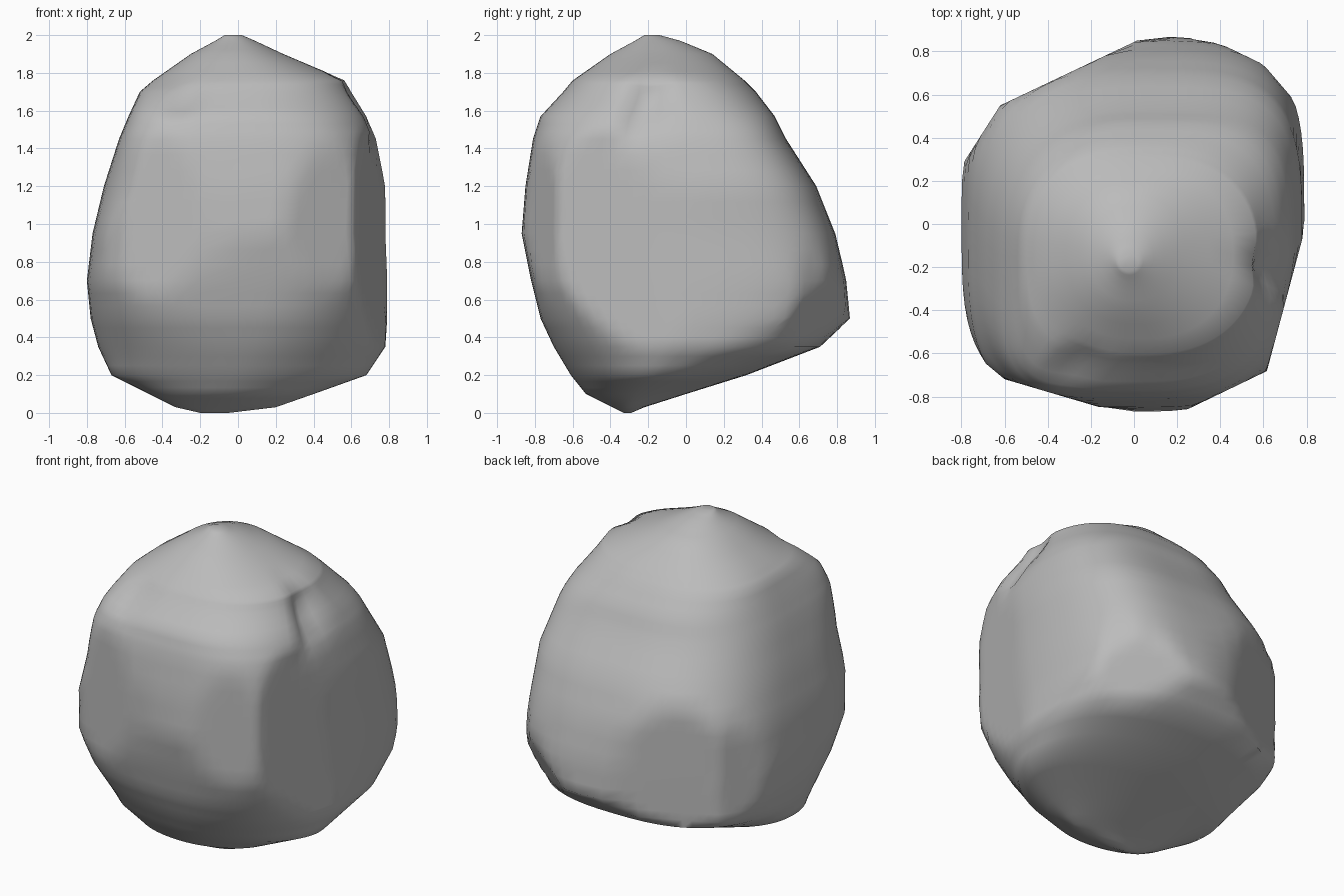
import bpy
import bmesh
import math
from mathutils import Vector

default_cube = bpy.data.objects.get("Cube")
if default_cube:
    bpy.data.objects.remove(default_cube, do_unlink=True)

# Outline limits: height, x low, x high, y low, y high
OUTLINE = [
    (0, -0.2, -0.05, -0.33, -0.29),
    (0.03, -0.33, 0.2, -0.39, -0.22),
    (0.1, -0.47, 0.4, -0.53, 0),
    (0.2, -0.67, 0.68, -0.61, 0.32),
    (0.35, -0.74, 0.78, -0.7, 0.71),
    (0.5, -0.78, 0.79, -0.77, 0.87),
    (0.7, -0.8, 0.79, -0.82, 0.85),
    (0.95, -0.77, 0.78, -0.87, 0.79),
    (1.2, -0.71, 0.78, -0.85, 0.69),
    (1.45, -0.63, 0.73, -0.81, 0.53),
    (1.57, -0.58, 0.68, -0.77, 0.47),
    (1.7, -0.52, 0.6, -0.65, 0.37),
    (1.76, -0.45, 0.57, -0.6, 0.31),
    (1.9, -0.25, 0.24, -0.4, 0.14),
    (1.97, -0.12, 0.09, -0.27, -0.03),
    (2, -0.07, 0.02, -0.22, -0.14),
]

# Corner squareness: height, back left, back right, front right, front left
CORNERS = [
    (0, 2, 2, 2, 1.9),
    (0.2, 2.2, 2.2, 2.2, 1.8),
    (0.35, 2.6, 2.6, 2.6, 2.1),
    (0.7, 3.8, 3.2, 3.6, 3.1),
    (1.2, 3.7, 2.5, 3.5, 3),
    (1.5, 3.7, 2.5, 4.6, 2.7),
    (1.6, 3.1, 2.5, 4.4, 2.5),
    (1.76, 2.4, 2.4, 2.4, 2.3),
    (2, 2, 2, 2, 2),
]

# Broken faces: outward direction and distance from the origin
CHIPS = [
    (0.966, -0.259, 0, 0.772), (-0.428, 0.903, 0, 0.762),
    (-0.842, 0.539, 0, 0.819), (0.434, -0.901, 0, 0.882),
    (-0.283, -0.959, 0, 0.86), (-0.64, -0.768, 0, 0.937),
    (0.434, 0.901, 0, 0.927), (0.759, 0.651, 0, 0.937),
    (0.526, 0.75, -0.401, 0.59),
]
SEGMENTS = 72
STEPS = 3


def sample(table, height):
    """Read a table between its rows."""
    for low, high in zip(table, table[1:]):
        if height <= high[0]:
            t = (height - low[0]) / (high[0] - low[0])
            return [a + (b - a) * t for a, b in zip(low, high)]


def ring_point(angle, height):
    """Point on a rounded square that touches all four outline limits."""
    x_low, x_high, y_low, y_high = sample(OUTLINE, height)[1:]
    quadrant = int(angle / (math.pi / 2))
    power = 2 / sample(CORNERS, height)[1 + quadrant]
    c, s = math.cos(angle), math.sin(angle)
    x = math.copysign(abs(c) ** power, c) * (x_high - x_low) / 2
    y = math.copysign(abs(s) ** power, s) * (y_high - y_low) / 2
    return Vector(((x_low + x_high) / 2 + x, (y_low + y_high) / 2 + y, height))


def chip(point):
    """Flatten whatever lies beyond each broken face."""
    for nx, ny, nz, limit in CHIPS:
        normal = Vector((nx, ny, nz))
        excess = point.dot(normal) - limit
        if excess > 0:
            point = point - normal * excess
    return point


def groove(point, start, end, direction, width, depth):
    """Press a tapering groove into the surface along a line."""
    line = end - start
    t = (point - start).dot(line) / line.length_squared
    if 0 < t < 1:
        gap = (point - start - line * t).length
        strength = max(0, 1 - gap / width) * math.sin(math.pi * t)
        point = point + direction * depth * strength
    return point


def shape(point):
    point = chip(point)
    point = groove(point, Vector((0.56, -0.16, 1.82)), Vector((0.72, -0.3, 1.36)),
                   Vector((-0.8, 0.2, -0.4)), 0.12, 0.08)
    return groove(point, Vector((-0.2, -0.55, 1.75)), Vector((-0.35, -0.75, 1.52)),
                  Vector((0, 0.8, -0.6)), 0.14, 0.04)


# Heights of the rings, with extra ones between the outline rows
heights = [low[0] + (high[0] - low[0]) * step / STEPS
           for low, high in zip(OUTLINE, OUTLINE[1:]) for step in range(STEPS)]
heights.append(OUTLINE[-1][0])

# Skin the rings into one closed boulder
bm = bmesh.new()
rings = []
for height in heights:
    rings.append([bm.verts.new(shape(ring_point(math.tau * i / SEGMENTS, height)))
                  for i in range(SEGMENTS)])
for low, high in zip(rings, rings[1:]):
    for i in range(SEGMENTS):
        j = (i + 1) % SEGMENTS
        bm.faces.new((low[i], low[j], high[j], high[i]))
bm.faces.new(rings[0][::-1])
bm.faces.new(rings[-1])
bmesh.ops.recalc_face_normals(bm, faces=bm.faces)

mesh = bpy.data.meshes.new("boulder")
bm.to_mesh(mesh)
bm.free()
boulder = bpy.data.objects.new("boulder", mesh)
bpy.context.collection.objects.link(boulder)

# Plain grey stone
stone = bpy.data.materials.new("grey_stone")
stone.use_nodes = True
grey = (0.5, 0.5, 0.5, 1)
stone.diffuse_color = grey
stone.node_tree.nodes["Principled BSDF"].inputs["Base Color"].default_value = grey
mesh.materials.append(stone)

bpy.ops.object.select_all(action="DESELECT")
boulder.select_set(True)
bpy.context.view_layer.objects.active = boulder
bpy.ops.object.shade_smooth_by_angle(angle=math.radians(60))
